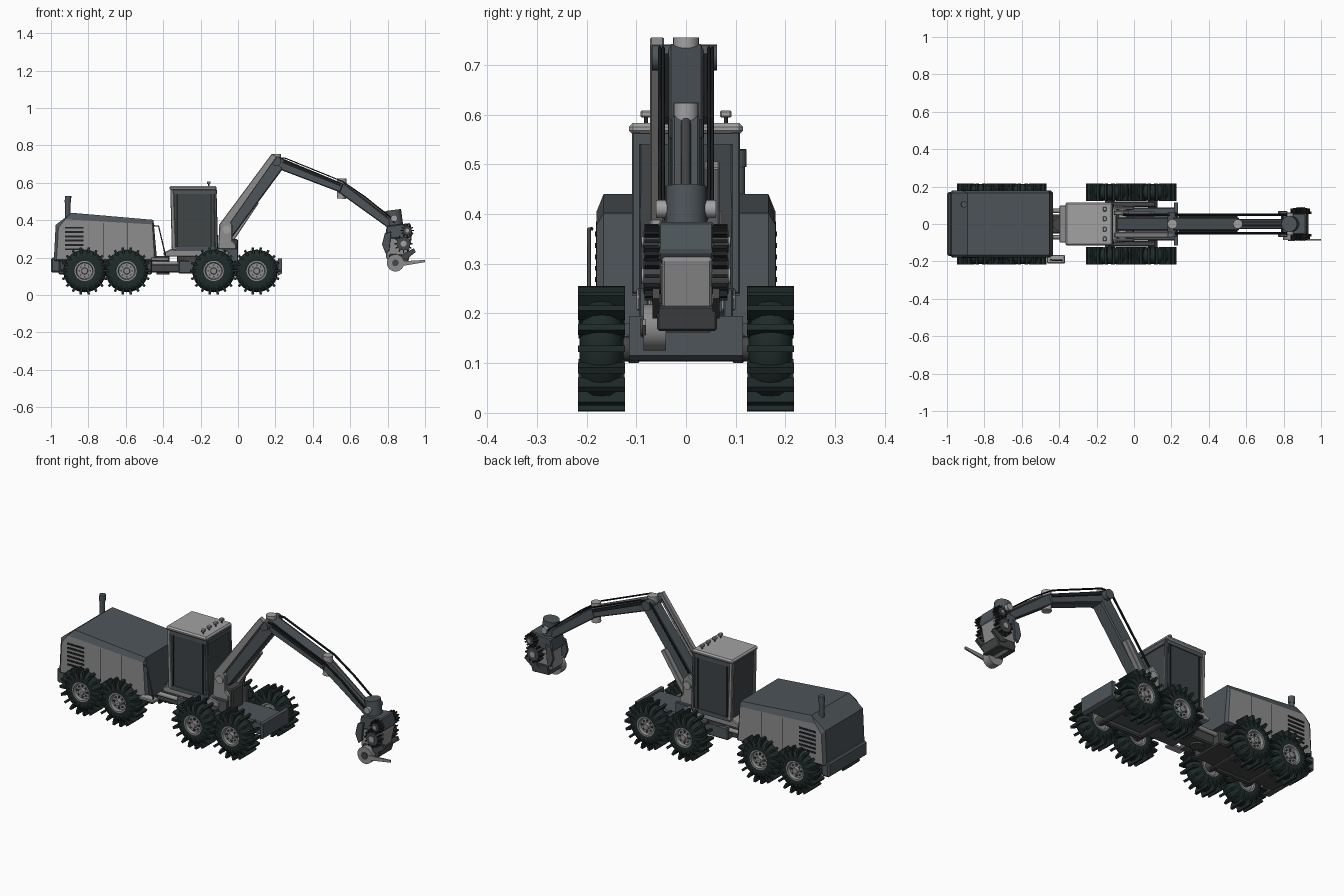
import bpy, bmesh, math
from mathutils import Vector, Matrix

if "Cube" in bpy.data.objects:
    bpy.data.objects.remove(bpy.data.objects["Cube"])

def material(name, c):
    m = bpy.data.materials.new(name)
    m.diffuse_color = (*c, 1)
    m.use_nodes = True
    m.node_tree.nodes["Principled BSDF"].inputs["Base Color"].default_value = m.diffuse_color
    return m

GREY = material("body grey", (0.27, 0.27, 0.275))
PALE = material("pale grey", (0.36, 0.36, 0.36))
SLATE = material("slate", (0.075, 0.09, 0.1))
GLASS = material("dark glass", (0.05, 0.058, 0.062))
TYRE = material("tyre rubber", (0.013, 0.024, 0.022))
BLACK = material("black", (0.012, 0.014, 0.015))
STEEL = material("dark steel", (0.06, 0.062, 0.065))

def finish(bm, name, *mats, smooth=False):
    bmesh.ops.recalc_face_normals(bm, faces=bm.faces)
    me = bpy.data.meshes.new(name)
    bm.to_mesh(me)
    bm.free()
    for m in mats:
        me.materials.append(m)
    ob = bpy.data.objects.new(name, me)
    bpy.context.collection.objects.link(ob)
    if smooth:
        bpy.ops.object.select_all(action='DESELECT')
        ob.select_set(True)
        bpy.context.view_layer.objects.active = ob
        bpy.ops.object.shade_smooth_by_angle(angle=math.radians(35))
    return ob

def bevel(ob, w):
    if w:
        b = ob.modifiers.new("bevel", 'BEVEL')
        b.width, b.segments = w, 1
    return ob

def box(name, x0, x1, y0, y1, z0, z1, mat, bev=0):
    bm = bmesh.new()
    c = Matrix.Translation(((x0+x1)/2, (y0+y1)/2, (z0+z1)/2))
    bmesh.ops.create_cube(bm, size=1, matrix=c @ Matrix.Diagonal((x1-x0, y1-y0, z1-z0, 1)))
    return bevel(finish(bm, name, mat), bev)

def loft(bm, rings):
    # closed rings of points joined into a capped solid
    vs = [[bm.verts.new(p) for p in r] for r in rings]
    n = len(vs[0])
    for a, b in zip(vs, vs[1:]):
        for i in range(n):
            bm.faces.new((a[i], a[(i+1) % n], b[(i+1) % n], b[i]))
    bm.faces.new(vs[0])
    bm.faces.new(vs[-1])

def prism(name, pts, y0, y1, mat, bev=0):
    bm = bmesh.new()
    loft(bm, [[(x, y, z) for x, z in pts] for y in (y0, y1)])
    return bevel(finish(bm, name, mat), bev)

def beam(name, p, q, w, h0, h1, mat, y=0, bev=0):
    # bar in the xz plane, tapering from depth h0 to h1
    p, q = Vector(p), Vector(q)
    d = (q-p).normalized()
    n = Vector((-d.y, d.x))
    return prism(name, [p-n*h0/2, q-n*h1/2, q+n*h1/2, p+n*h0/2], y-w/2, y+w/2, mat, bev)

def cyl(name, p, q, r, mat, n=20, r2=None):
    p, q = Vector(p), Vector(q)
    bm = bmesh.new()
    rot = (q-p).to_track_quat('Z', 'Y').to_matrix().to_4x4()
    bmesh.ops.create_cone(bm, cap_ends=True, segments=n, radius1=r, radius2=r if r2 is None else r2,
                          depth=(q-p).length, matrix=Matrix.Translation((p+q)/2) @ rot)
    return finish(bm, name, mat, smooth=True)

def tube(name, pts, r, mat):
    cu = bpy.data.curves.new(name, 'CURVE')
    cu.dimensions, cu.bevel_depth, cu.bevel_resolution = '3D', r, 1
    s = cu.splines.new('POLY')
    s.points.add(len(pts)-1)
    for sp, p in zip(s.points, pts):
        sp.co = (*p, 1)
    cu.materials.append(mat)
    ob = bpy.data.objects.new(name, cu)
    bpy.context.collection.objects.link(ob)

def lathe(name, prof, mat, n=32):
    # revolve (radius, y) pairs round the y axis
    bm = bmesh.new()
    rows = [[bm.verts.new((r*math.cos(a), y, r*math.sin(a)))
             for a in (2*math.pi*i/n for i in range(n))] for r, y in prof]
    for a, b in zip(rows, rows[1:] + rows[:1]):
        for i in range(n):
            bm.faces.new((a[i], a[(i+1) % n], b[(i+1) % n], b[i]))
    return finish(bm, name, mat, smooth=True)

def studs(name, count, r, size, mat, y=0):
    # ring of small blocks round the y axis
    bm = bmesh.new()
    for i in range(count):
        m = (Matrix.Rotation(2*math.pi*i/count, 4, 'Y') @ Matrix.Translation((r, y, 0))
             @ Matrix.Diagonal((*size, 1)))
        bmesh.ops.create_cube(bm, size=1, matrix=m)
    return finish(bm, name, mat)

# wheels: first set built at the origin (outer side -y), then shared
wheel = [
    lathe("tyre", [(.052, -.040), (.075, -.044), (.098, -.036), (.112, -.018), (.114, 0),
                   (.112, .018), (.098, .036), (.075, .044), (.052, .040)], TYRE),
    studs("tyre_lugs", 18, .1125, (.030, .095, .013), TYRE),
    studs("tyre_side_lugs", 18, .088, (.03, .092, .009), TYRE),
    lathe("wheel_rim", [(.054, -.042), (.046, -.042), (.042, -.026), (.018, -.026), (.016, -.044),
                        (.001, -.044), (.001, .03), (.042, .03), (.046, .042), (.054, .042)], GREY),
    studs("wheel_bolts", 8, .030, (.008, .012, .008), STEEL, -.027),
]
first = True
for x in (-.82, -.595, -.13, .10):
    for s in (-1, 1):
        for part in wheel:
            ob = part if first else bpy.data.objects.new(part.name, part.data)
            if not first:
                bpy.context.collection.objects.link(ob)
            ob.location = (x, s*.17, .129)
            ob.rotation_euler = (0, 0, 0 if s < 0 else math.pi)
        first = False
    cyl("axle", (x, -.15, .129), (x, .15, .129), .026, STEEL)
for xc in (-.707, -.015):
    for s in (-1, 1):
        box("bogie_beam", xc-.13, xc+.13, s*.105-.015, s*.105+.015, .10, .16, STEEL, .006)

# frames and centre joint
box("rear_frame", -.96, -.46, -.095, .095, .11, .20, STEEL, .006)
box("front_frame", -.32, .225, -.088, .088, .115, .185, SLATE, .006)
prism("front_end_plate", [(.215, .105), (.235, .115), (.235, .195), (.215, .195)], -.115, .115, SLATE)
box("joint_link", -.49, -.30, -.05, .05, .12, .18, STEEL, .006)
cyl("joint_pin", (-.40, 0, .11), (-.40, 0, .21), .035, STEEL)
for s in (-1, 1):
    tube("steering_ram", [(-.48, s*.07, .17), (-.30, s*.07, .17)], .012, GREY)
box("rear_bumper", -1, -.95, -.17, .17, .12, .20, SLATE, .008)

# engine housing: grey flanks, slate roof and ends
outer = [(-.97, .19), (-.96, .36), (-.925, .405), (-.458, .378), (-.447, .19)]
inner = [(-.985, .18), (-.975, .375), (-.89, .44), (-.452, .402), (-.432, .18)]
bm = bmesh.new()
loft(bm, [[(x, y, z) for x, z in ring] for y, ring in
          ((-.18, outer), (-.166, inner), (.166, inner), (.18, outer))])
hood = finish(bm, "engine_housing", SLATE, GREY)
for p in hood.data.polygons:
    p.material_index = 1 if abs(p.normal.y) > .95 else 0
for s in (-1, 1):
    for i in range(6):
        z = .24 + i*.023
        box("louvre", -.925, -.825, s*.181-.002, s*.181+.002, z, z+.010, BLACK)
    for x in (-.72, -.59):
        box("panel_gap", x-.002, x+.002, s*.18-.001, s*.18+.001, .20, .385, BLACK)
cyl("exhaust", (-.91, .105, .41), (-.91, .105, .505), .014, SLATE)
cyl("exhaust_tip", (-.91, .105, .495), (-.908, .105, .53), .017, SLATE)

# access step and handrail
box("access_step", -.465, -.37, -.21, -.165, .185, .20, PALE, .003)
tube("handrail", [(-.45, -.19, .37), (-.425, -.195, .37), (-.385, -.195, .20)], .004, STEEL)

# cab: base, glazed body, pillars, roof and lamps
cyl("cab_turntable", (-.235, 0, .18), (-.235, 0, .215), .09, STEEL)
prism("cab_base", [(-.36, .245), (-.40, .225), (-.39, .205), (-.05, .205), (-.05, .235), (-.10, .25)],
      -.10, .10, GREY, .004)
prism("cab_body", [(-.345, .24), (-.355, .56), (-.122, .56), (-.112, .40), (-.112, .24)], -.103, .103, GLASS)
for s in (-1, 1):
    beam("rear_pillar", (-.343, .24), (-.353, .565), .018, .022, .018, GREY, s*.1, .003)
    beam("front_pillar", (-.115, .24), (-.122, .565), .018, .018, .014, SLATE, s*.1, .003)
    box("door_sill", -.345, -.112, s*.102-.006, s*.102+.006, .235, .257, SLATE)
    box("door_header", -.353, -.122, s*.102-.006, s*.102+.006, .54, .562, SLATE)
    for x in (-.325, -.145):
        box("door_seam", x-.003, x+.003, s*.105-.002, s*.105+.002, .257, .54, BLACK)
box("cab_front_header", -.125, -.113, -.1, .1, .54, .562, SLATE)
box("cab_roof", -.367, -.114, -.115, .115, .56, .583, PALE, .008)
for y in (-.08, -.028, .028, .08):
    cyl("lamp_stem", (-.157, y, .58), (-.157, y, .597), .004, STEEL, 8)
    box("roof_lamp", -.167, -.147, y-.012, y+.012, .594, .608, PALE, .003)

# crane base
for s in (-1, 1):
    prism("crane_cheek", [(-.11, .20), (-.10, .37), (-.06, .41), (-.03, .38), (-.03, .29), (-.01, .27), (-.01, .20)],
          s*.06-.012, s*.06+.012, GREY, .004)
    box("crane_foot", -.12, .0, s*.085-.01, s*.085+.01, .18, .25, SLATE, .003)
box("crane_pedestal", -.10, .0, -.05, .05, .18, .30, STEEL, .006)
cyl("crane_pivot", (-.06, -.08, .35), (-.06, .08, .35), .022, PALE)

# main boom with lift channel
beam("main_boom", (-.065, .325), (.215, .70), .072, .075, .07, SLATE, 0, .006)
beam("lift_channel", (-.085, .36), (.195, .748), .028, .045, .032, GREY, -.058, .003)
beam("lift_ram", (-.04, .29), (.10, .50), .03, .028, .028, GREY, .052, .003)
cyl("elbow_cap", (.205, 0, .69), (.205, 0, .755), .026, PALE)
cyl("elbow_pin", (.205, -.068, .715), (.205, .062, .715), .026, SLATE)

# two-stage arm
beam("outer_arm", (.195, .715), (.555, .572), .07, .062, .05, SLATE, 0, .005)
beam("telescopic_arm", (.545, .578), (.83, .365), .056, .056, .042, SLATE, 0, .005)
cyl("arm_knuckle", (.553, 0, .515), (.555, 0, .624), .025, PALE)
for s in (-1, 1):
    beam("arm_rail", (.24, .715), (.55, .588), .008, .018, .016, BLACK, s*.038)
    for k in (.046, .053):
        tube("boom_hose", [(-.06, s*k, .40), (.19, s*k, .735), (.25, s*k, .733), (.56, s*k, .607),
                           (.68, s*k, .525), (.81, s*k, .42), (.84, s*k*.7, .38)], .0035, BLACK)
tube("arm_ram", [(.58, 0, .585), (.80, 0, .425)], .010, STEEL)

# rotator and harvesting head
cyl("rotator", (.845, 0, .34), (.83, 0, .455), .042, SLATE)
cyl("rotator_pin", (.835, -.06, .41), (.835, .06, .41), .018, PALE)
prism("head_cap", [(.785, .30), (.795, .37), (.92, .385), (.935, .325), (.92, .305)], -.056, .056, SLATE, .005)
prism("head_body", [(.79, .20), (.80, .33), (.90, .34), (.93, .31), (.905, .19), (.84, .16)], -.048, .052, GREY, .005)
prism("head_chute", [(.80, .17), (.81, .22), (.92, .215), (.905, .165)], -.058, .062, STEEL, .004)
for s in (-1, 1):
    for x, z, r in ((.885, .275, .036), (.905, .345, .022)):
        cyl("feed_roller", (x, s*.05, z), (x, s*.085, z), r, STEEL)
        sp = studs("roller_spikes", 12, r+.004, (.018, .030, .007), BLACK)
        sp.location = (x, s*.068, z)
        cyl("roller_hub", (x, s*.08, z), (x, s*.09, z), r*.45, PALE, 12)
    prism("grapple_knife", [(.79, .22), (.77, .27), (.785, .33), (.82, .34), (.81, .24)],
          s*.062-.007, s*.062+.007, SLATE, .002)
    prism("head_arm", [(.86, .20), (.90, .19), (.95, .23), (.94, .25), (.89, .225)], s*.06-.007, s*.06+.007, STEEL)
cyl("saw_housing", (.842, -.085, .172), (.842, -.04, .172), .046, GREY, 24)
cyl("saw_hub", (.842, -.092, .172), (.842, -.08, .172), .018, STEEL, 12)
beam("saw_bar", (.85, .165), (1.0, .182), .008, .028, .012, GREY, -.084)
